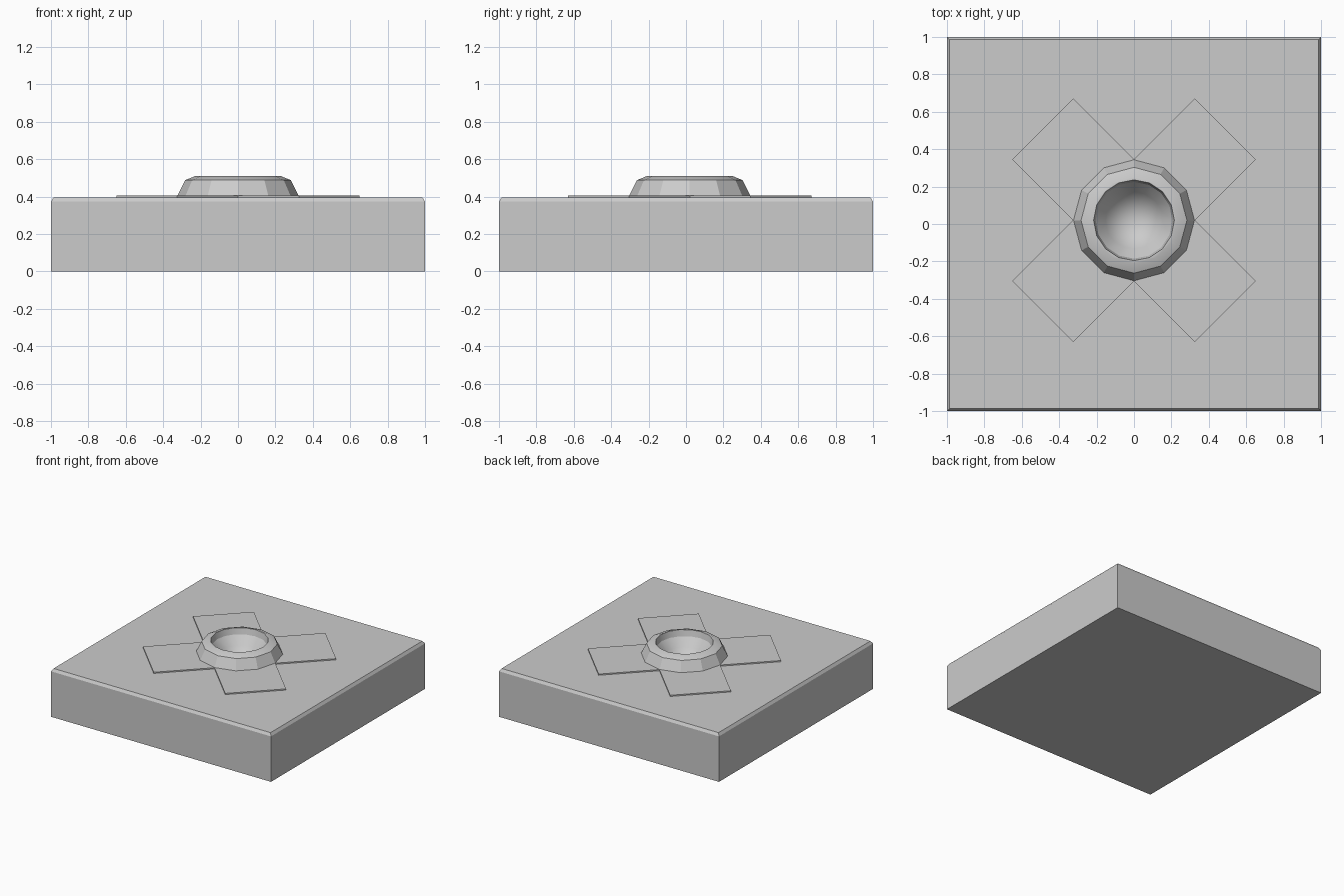
import bpy, bmesh
from math import cos, sin, pi, radians

if "Cube" in bpy.data.objects:
    bpy.data.objects.remove(bpy.data.objects["Cube"])

CY = 0.02  # the fitting sits slightly behind the slab centre


def stack(name, sides, rings, phase=0.0, cy=0.0):
    """Closed solid from stacked n-gon rings (radius, z); radius 0 makes a tip."""
    bm = bmesh.new()
    loops = []
    for r, z in rings:
        n = 1 if r == 0 else sides
        loops.append([bm.verts.new((r * cos(phase + 2 * pi * i / sides),
                                    cy + r * sin(phase + 2 * pi * i / sides), z))
                      for i in range(n)])
    for lo, hi in zip(loops, loops[1:]):
        for i in range(sides):
            j = (i + 1) % sides
            if len(lo) == 1:
                bm.faces.new((lo[0], hi[j], hi[i]))
            else:
                bm.faces.new((lo[i], lo[j], hi[j], hi[i]))
    for end in (loops[0], loops[-1]):
        if len(end) > 2:
            bm.faces.new(end)
    bmesh.ops.recalc_face_normals(bm, faces=bm.faces)
    mesh = bpy.data.meshes.new(name)
    bm.to_mesh(mesh)
    bm.free()
    ob = bpy.data.objects.new(name, mesh)
    bpy.context.collection.objects.link(ob)
    return ob


def carve(ob, cutter):
    """Cut the socket and apply, then smooth only the shallow edges."""
    mod = ob.modifiers.new("socket", 'BOOLEAN')
    mod.operation = 'DIFFERENCE'
    mod.solver = 'EXACT'
    mod.object = cutter
    bpy.ops.object.select_all(action='DESELECT')
    ob.select_set(True)
    bpy.context.view_layer.objects.active = ob
    bpy.ops.object.modifier_apply(modifier=mod.name)
    bpy.ops.object.shade_smooth_by_angle(angle=radians(24))


R2 = 2 ** 0.5

# square slab with a small chamfer round the top
slab = stack("base_slab", 4, [(R2, 0), (R2, 0.373), (0.986 * R2, 0.395)], pi / 4)

# four thin square plates forming a diagonal cross
for k, (sx, sy) in enumerate([(1, 1), (-1, 1), (-1, -1), (1, -1)]):
    plate = stack(f"cross_plate_{k + 1}", 4, [(0.325, 0.385), (0.325, 0.405)])
    plate.location = (0.325 * sx, CY + 0.325 * sy, 0)

# twelve-sided collar
collar = stack("collar", 12, [(0.326, 0.39), (0.326, 0.4), (0.283, 0.487), (0.23, 0.509)], 0, CY)

# funnel-shaped socket through collar and slab
cutter = stack("socket_cutter", 16, [(0, 0.2), (0.205, 0.46), (0.216, 0.51), (0.216, 0.6)], 0, CY)
for part in (slab, collar):
    carve(part, cutter)
bpy.data.objects.remove(cutter)
